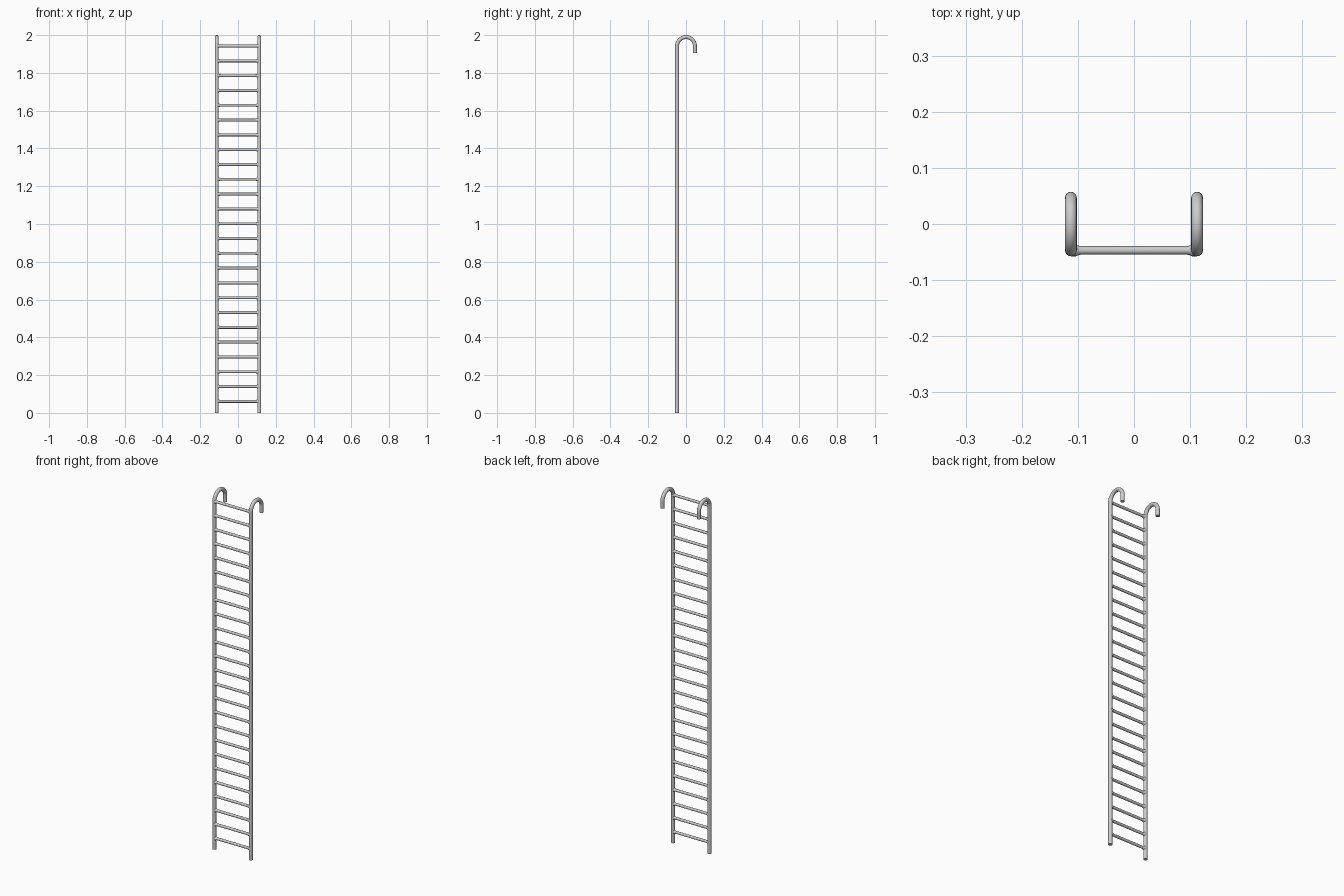
import bpy
from math import sin, cos, pi

if "Cube" in bpy.data.objects:
    bpy.data.objects.remove(bpy.data.objects["Cube"])

RAIL_X, RAIL_R = 0.1125, 0.0105
RUNG_R = 0.0075
HOOK_R = 0.047
TOP = 2.0 - RAIL_R - HOOK_R
RUNGS, Z0, Z1 = 25, 0.061, 1.942


def tube(name, points, radii):
    """Round tube along a path, with a radius at each point."""
    cu = bpy.data.curves.new(name, 'CURVE')
    cu.dimensions = '3D'
    cu.bevel_depth = 1.0
    cu.bevel_resolution = 6
    cu.use_fill_caps = True
    sp = cu.splines.new('POLY')
    sp.points.add(len(points) - 1)
    for p, co, r in zip(sp.points, points, radii):
        p.co = (*co, 1.0)
        p.radius = r
    ob = bpy.data.objects.new(name, cu)
    bpy.context.collection.objects.link(ob)
    bpy.ops.object.select_all(action='DESELECT')
    ob.select_set(True)
    bpy.context.view_layer.objects.active = ob
    bpy.ops.object.convert(target='MESH')
    ob = bpy.context.view_layer.objects.active
    bpy.ops.object.shade_smooth_by_angle(angle=0.7)
    return ob


# side rails, bent over at the top into hooks
for side, label in ((-1, "left"), (1, "right")):
    x = side * RAIL_X
    path = [(x, -HOOK_R, 0.0)]
    path += [(x, -HOOK_R * cos(pi * i / 20), TOP + HOOK_R * sin(pi * i / 20))
             for i in range(21)]
    path.append((x, HOOK_R, 1.905))
    tube(label + "_rail", path, [RAIL_R] * len(path))

# rungs, flaring slightly where they are welded to the rails
ends = [(0.112, 0.0105), (0.103, 0.0105), (0.1, 0.009), (0.097, 0.008), (0.093, RUNG_R)]
profile = [(-x, r) for x, r in ends] + [(x, r) for x, r in reversed(ends)]
first = tube("rung_01", [(x, -HOOK_R, 0) for x, r in profile], [r for x, r in profile])
first.location.z = Z0
for i in range(1, RUNGS):
    rung = first.copy()
    rung.name = f"rung_{i + 1:02d}"
    rung.location.z = Z0 + (Z1 - Z0) * i / (RUNGS - 1)
    bpy.context.collection.objects.link(rung)
